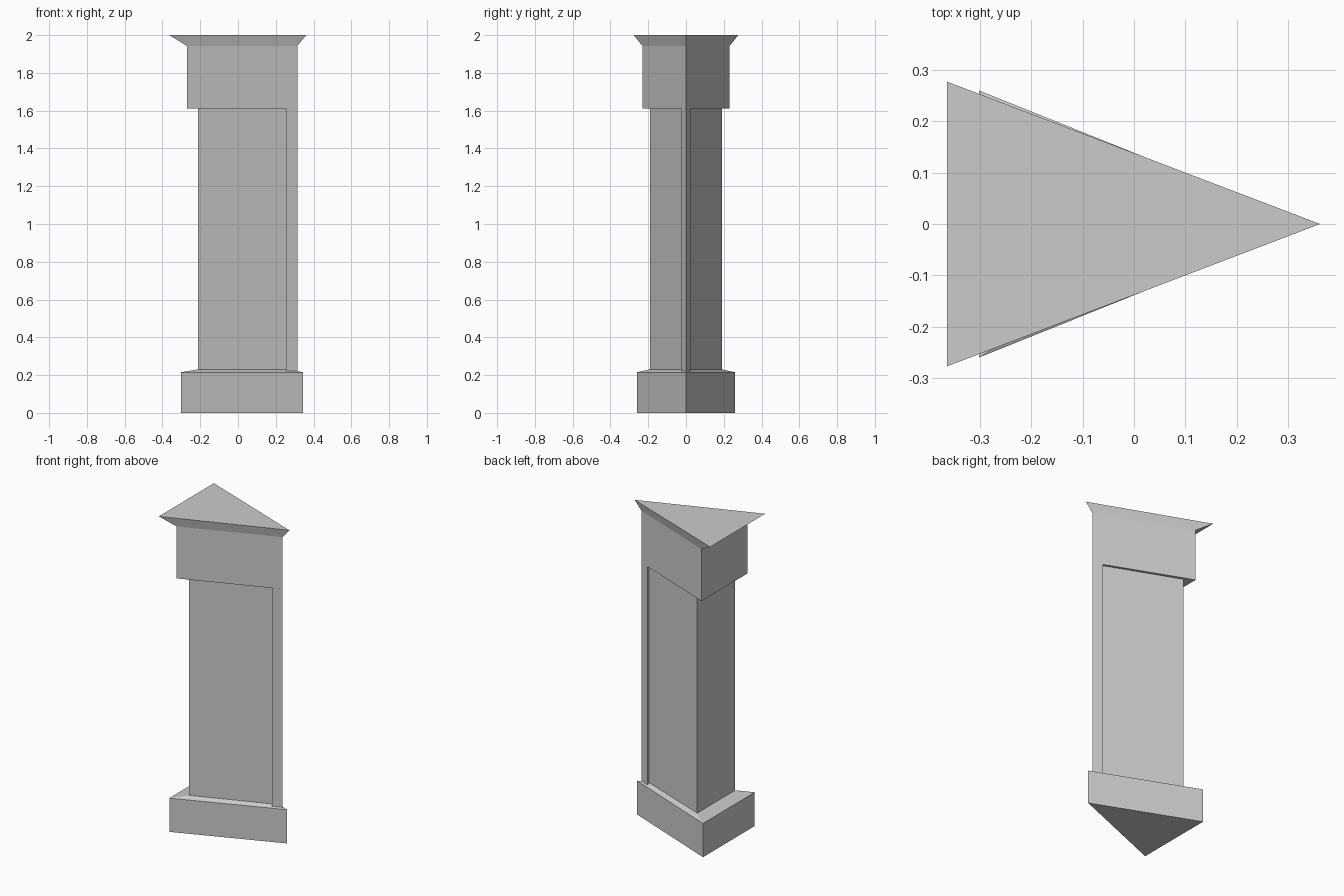
import bpy, bmesh

if "Cube" in bpy.data.objects:
    bpy.data.objects.remove(bpy.data.objects["Cube"])

stone = bpy.data.materials.new("grey stone")
stone.diffuse_color = (0.6, 0.6, 0.6, 1)
stone.use_nodes = True
stone.node_tree.nodes["Principled BSDF"].inputs["Base Color"].default_value = stone.diffuse_color


def triangular_part(name, rings):
    """Loft of triangles; each ring is (back x, half width, tip x, z)."""
    bm = bmesh.new()
    loops = [[bm.verts.new(p) for p in ((back, half, z), (back, -half, z), (tip, 0, z))]
             for back, half, tip, z in rings]
    bm.faces.new(loops[0])
    bm.faces.new(loops[-1])
    for low, high in zip(loops, loops[1:]):
        for i in range(3):
            j = (i + 1) % 3
            bm.faces.new((low[i], low[j], high[j], high[i]))
    bmesh.ops.recalc_face_normals(bm, faces=bm.faces)
    mesh = bpy.data.meshes.new(name)
    bm.to_mesh(mesh)
    bm.free()
    mesh.materials.append(stone)
    obj = bpy.data.objects.new(name, mesh)
    bpy.context.collection.objects.link(obj)
    return obj


# Plinth with a gently sloped top
triangular_part("base", [(-0.302, 0.26, 0.345, 0),
                         (-0.302, 0.26, 0.345, 0.215),
                         (-0.212, 0.19, 0.275, 0.23)])

# Recessed shaft
triangular_part("shaft", [(-0.212, 0.19, 0.275, 0.23),
                          (-0.212, 0.19, 0.275, 1.612)])

# Narrow strip along the sharp corner, flush with the upper block
triangular_part("corner_post", [(0.255, 0.0235, 0.314, 0.216),
                                (0.255, 0.0235, 0.314, 1.612)])

# Upper block and flared cap in one continuous loft
triangular_part("upper_block_and_cap", [(-0.271, 0.231, 0.314, 1.612),
                                        (-0.271, 0.231, 0.314, 1.943),
                                        (-0.364, 0.277, 0.362, 2.0)])
